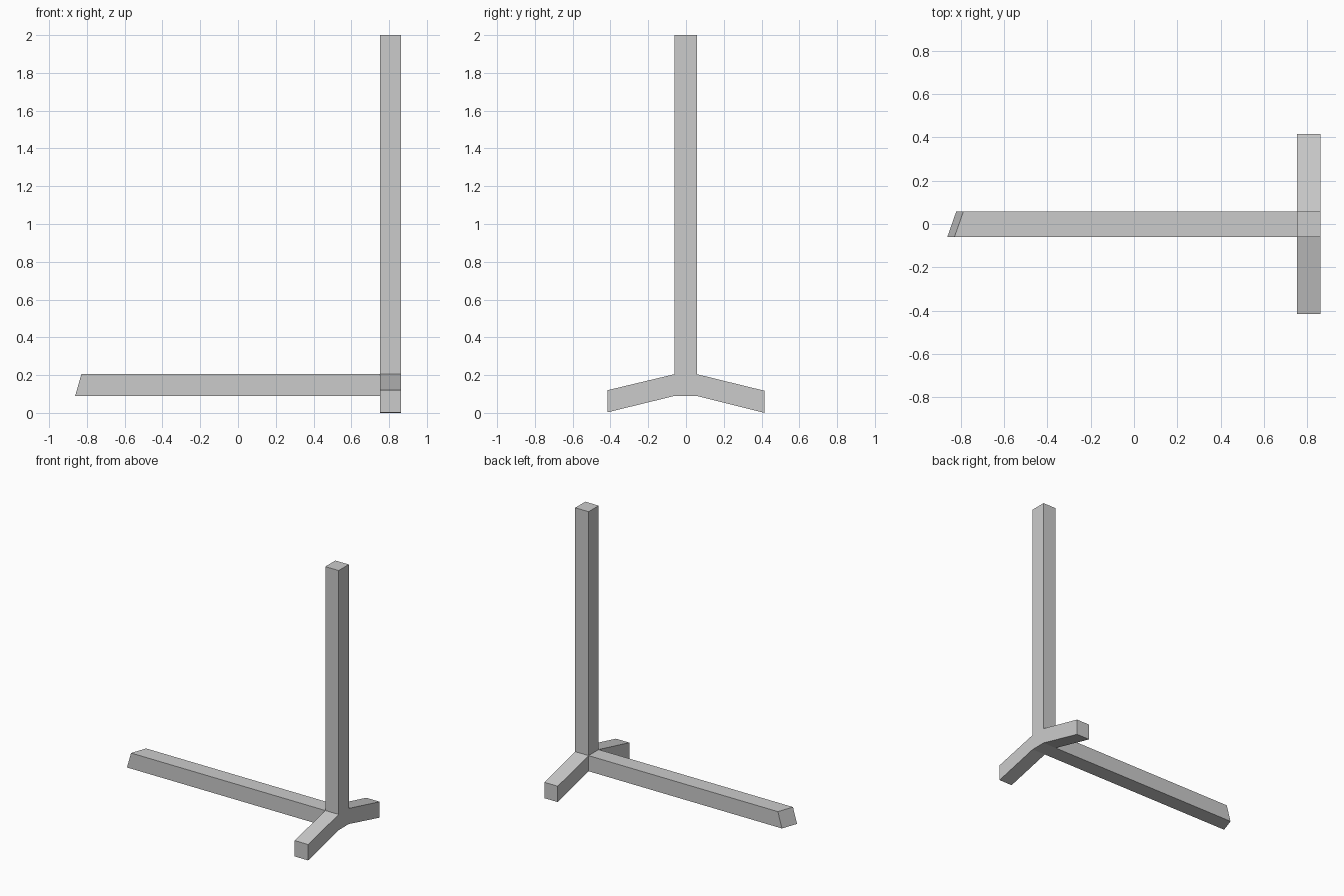
import bpy
import bmesh
from mathutils import Vector

if "Cube" in bpy.data.objects:
    bpy.data.objects.remove(bpy.data.objects["Cube"])

X0, X1 = 0.753, 0.862      # post width
Y0, Y1 = -0.06, 0.057      # post depth
Z0, Z1 = 0.09, 0.205       # hub height

bm = bmesh.new()

# Hub block where all the bars meet
bmesh.ops.create_cube(bm, size=1)
for v in bm.verts:
    v.co = (X1 if v.co.x > 0 else X0,
            Y1 if v.co.y > 0 else Y0,
            Z1 if v.co.z > 0 else Z0)
bm.normal_update()


def extrude(direction, offset):
    """Pull the hub face pointing along direction out by offset."""
    d = Vector(direction)
    hub = Vector(((X0 + X1) / 2, (Y0 + Y1) / 2, (Z0 + Z1) / 2))
    facing = [f for f in bm.faces if f.normal.dot(d) > 0.99]
    face = min(facing, key=lambda f: (f.calc_center_median() - hub).length)
    new = bmesh.ops.extrude_discrete_faces(bm, faces=[face])["faces"][0]
    for v in new.verts:
        v.co += Vector(offset)
    bm.normal_update()
    return new


# Upright post
extrude((0, 0, 1), (0, 0, 2 - Z1))

# Two short sloping feet
extrude((0, -1, 0), (0, -0.416 - Y0, -0.085))
extrude((0, 1, 0), (0, 0.416 - Y1, -0.088))

# Long bar with a slanted cut end
end = extrude((-1, 0, 0), (-0.862 - X0, 0, 0))
for v in end.verts:
    v.co.x += (0.033 if v.co.z > 0.15 else 0) + (0.041 if v.co.y > 0 else 0)

# Rest the feet exactly on the ground
low = min(v.co.z for v in bm.verts)
for v in bm.verts:
    if v.co.z < Z0 - 0.05:
        v.co.z -= low
bmesh.ops.recalc_face_normals(bm, faces=bm.faces)

mesh = bpy.data.meshes.new("stand_frame")
bm.to_mesh(mesh)
bm.free()
bpy.context.collection.objects.link(bpy.data.objects.new("stand_frame", mesh))
